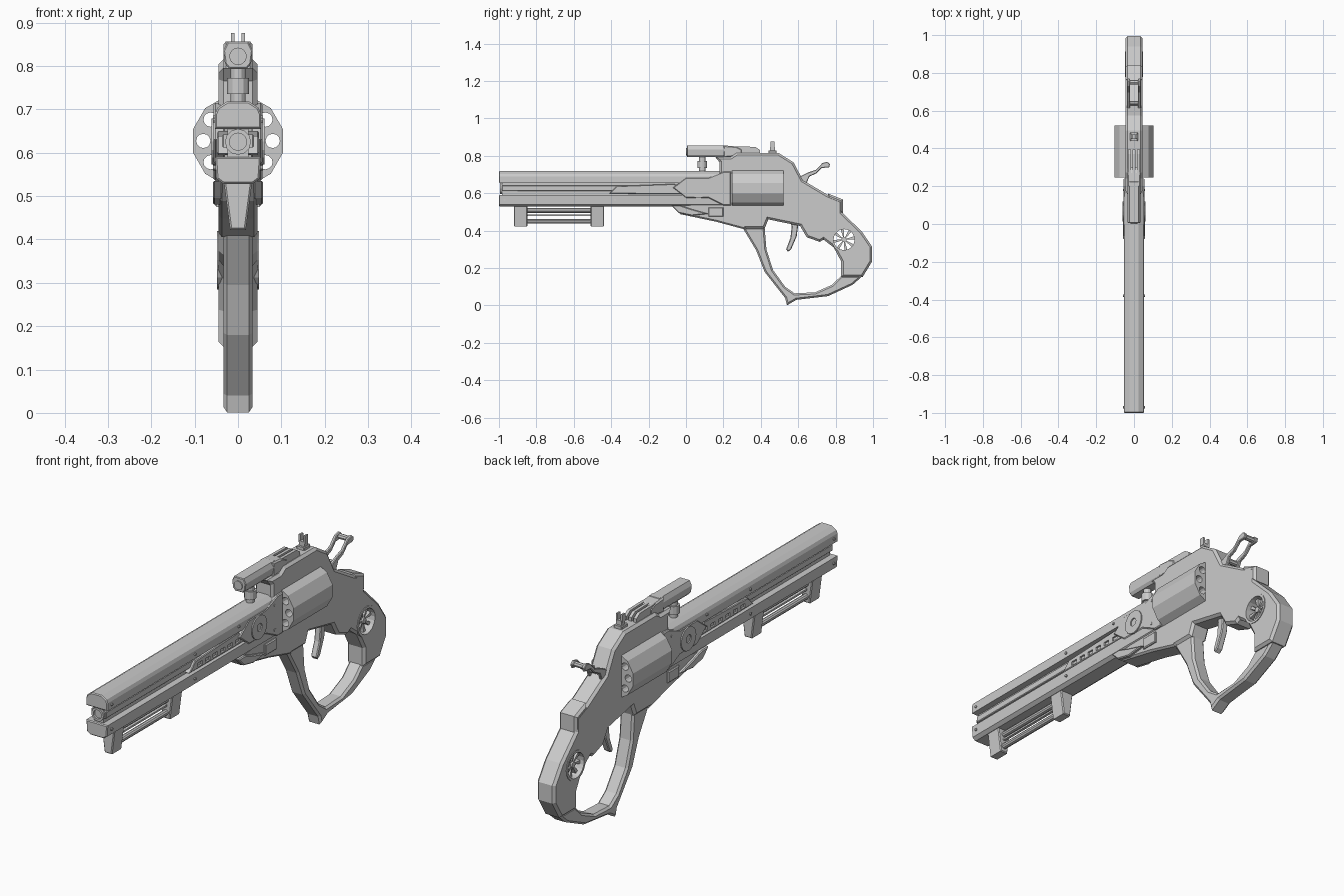
import bpy, bmesh, math
from mathutils import Vector, Matrix


def finish(name, bm):
    bmesh.ops.recalc_face_normals(bm, faces=bm.faces)
    me = bpy.data.meshes.new(name)
    bm.to_mesh(me)
    bm.free()
    ob = bpy.data.objects.new(name, me)
    bpy.context.collection.objects.link(ob)
    return ob


def prism(name, pts, a, b, axis='x', chamfer=0):
    """Extrude a 2D profile along x (pts = y,z) or y (pts = x,z)."""
    bm = bmesh.new()
    put = (lambda p, w: (w, p[0], p[1])) if axis == 'x' else (lambda p, w: (p[0], w, p[1]))
    A = [bm.verts.new(put(p, a)) for p in pts]
    B = [bm.verts.new(put(p, b)) for p in pts]
    caps = [bm.faces.new(A), bm.faces.new(B[::-1])]
    for i in range(len(pts)):
        j = (i + 1) % len(pts)
        bm.faces.new((A[i], B[i], B[j], A[j]))
    bmesh.ops.recalc_face_normals(bm, faces=bm.faces)
    if chamfer:
        edges = list({e for f in caps for e in f.edges})
        bmesh.ops.bevel(bm, geom=edges, offset=chamfer, segments=1, profile=0.5, affect='EDGES')
    return finish(name, bm)


def box(name, x0, x1, y0, y1, z0, z1, chamfer=0):
    return prism(name, [(y0, z0), (y1, z0), (y1, z1), (y0, z1)], x0, x1, 'x', chamfer)


def cyl(name, p0, p1, r, n=16, r2=None, rot=0):
    p0, p1 = Vector(p0), Vector(p1)
    d = p1 - p0
    m = Matrix.Translation((p0 + p1) / 2) @ d.to_track_quat('Z', 'Y').to_matrix().to_4x4() @ Matrix.Rotation(rot, 4, 'Z')
    bm = bmesh.new()
    bmesh.ops.create_cone(bm, cap_ends=True, segments=n, radius1=r, radius2=r if r2 is None else r2,
                          depth=d.length, matrix=m)
    return finish(name, bm)


def cut(ob, cutters):
    for c in cutters:
        mod = ob.modifiers.new('cut', 'BOOLEAN')
        mod.operation, mod.solver, mod.object = 'DIFFERENCE', 'EXACT', c
        bpy.context.view_layer.objects.active = ob
        bpy.ops.object.modifier_apply(modifier=mod.name)
        bpy.data.objects.remove(c)


def sym(half):
    return half + [(-x, z) for x, z in reversed(half)]


# Barrel: upper and lower lobes, recessed core, side rail and muzzle
prism('barrel_top', sym([(.053, .655), (.053, .69), (.047, .704), (.025, .718)]), -1, .22, 'y', .004)
prism('barrel_bottom', sym([(.034, .528), (.05, .54), (.053, .59)]), -1, .24, 'y', .004)
box('barrel_core', -.024, .024, -.985, .24, .58, .66)
box('barrel_rail', -.037, .037, -.985, .24, .612, .642, .003)
muzzle = cyl('muzzle', (0, -.995, .625), (0, -.9, .625), .03, 12)
cut(muzzle, [cyl('bore', (0, -1.05, .625), (0, -.975, .625), .02, 12)])

# Vented side band
for s in (-1, 1):
    band = prism('vent_band', [(-.41, .598), (-.37, .638), (-.06, .65), (-.02, .595)], s * .02, s * .048, 'x', .003)
    cut(band, [box('slot', s * .04, s * .06, y, y + .03, .605, .622) for y in
               [-.35 + .053 * i for i in range(6)]])
    # Pivot plate and disc
    prism('pivot_plate', [(-.07, .63), (.0, .683), (.12, .683), (.2, .715), (.24, .715), (.24, .535),
                          (.2, .535), (.12, .575), (.0, .575)], s * .03, s * .056, 'x', .004)
    disc = cyl('pivot_disc', (s * .04, .067, .626), (s * .061, .067, .626), .053, 16)
    cut(disc, [cyl('pin_hole', (s * .055, .067, .626), (s * .07, .067, .626), .018, 12)])
    # Small bolts
    for y, z in [(-.97, .675), (-.97, .565), (-.38, .675), (-.38, .565), (-.07, .68), (.18, .68), (.18, .57)]:
        cyl('bolt', (s * .045, y, z), (s * .058, y, z), .006, 8)

# Fore-end wedge under the barrel with side cheeks
prism('fore_end', [(-.075, .535), (-.03, .488), (.16, .448), (.32, .405), (.32, .55), (.1, .55)],
      -.045, .045, 'x', .008)
for s in (-1, 1):
    prism('fore_cheek', [(-.08, .535), (-.04, .495), (.03, .48), (.12, .49), (.03, .515), (-.03, .535)],
          s * .035, s * .058, 'x', .004)
    box('latch_block', s * .035, s * .053, .12, .2, .475, .525, .004)

# Frame and grip as one profile
frame = prism('frame_grip', [
    (.18, .70), (.18, .765), (.155, .795), (.24, .795), (.27, .815), (.495, .815), (.575, .765), (.625, .67),
    (.76, .59), (.835, .56), (.835, .497), (.94, .395), (.995, .315), (.995, .235), (.945, .153),
    (.83, .153), (.83, .235), (.79, .31), (.735, .352), (.715, .34), (.645, .365), (.61, .425), (.44, .46),
    (.42, .41), (.305, .41), (.22, .53)], -.045, .045, 'x', .011)
WY, WZ = .845, .352
cut(frame, [cyl('wheel_hole', (-.1, WY, WZ), (.1, WY, WZ), .062, 20)])
prism('rear_hump', [(.755, .55), (.76, .598), (.84, .566), (.84, .495), (.8, .5)], -.044, .044, 'x', .01)

# Spoked wheel set through the grip
ring = cyl('wheel_ring', (-.048, WY, WZ), (.048, WY, WZ), .067, 20)
cut(ring, [cyl('ring_hole', (-.1, WY, WZ), (.1, WY, WZ), .056, 20)])
cyl('wheel_hub', (-.035, WY, WZ), (.035, WY, WZ), .013, 12)
for i in range(8):
    a = math.radians(45 * i + 10)
    at = lambda r, t: (WY + r * math.cos(a + t), WZ + r * math.sin(a + t))
    prism('wheel_spoke', [at(.008, -.3), at(.06, -.14), at(.06, .14), at(.008, .3)], -.028, .028)

# Lever-style guard loop
prism('guard_loop', [
    (.30, .42), (.42, .42), (.43, .30), (.465, .19), (.53, .10), (.58, .065), (.69, .07), (.78, .11),
    (.83, .158), (.945, .158), (.89, .11), (.76, .05), (.59, .03), (.54, .001), (.53, .04), (.42, .18),
    (.375, .295)], -.034, .034, 'x', .009)

# Trigger
prism('trigger', [(.555, .47), (.605, .47), (.592, .37), (.562, .30), (.545, .287), (.535, .30), (.558, .36),
                  (.565, .42)], -.015, .015, 'x', .004)

# Revolving cylinder with chambers
CZ = .627
drum = cyl('revolving_cylinder', (0, .245, CZ), (0, .522, CZ), .107, 12, rot=math.radians(15))
cut(drum, [cyl('chamber', (s * .08 * math.cos(a), .2, CZ + .08 * math.sin(a)),
               (s * .08 * math.cos(a), .6, CZ + .08 * math.sin(a)), .0165, 12)
           for s in (-1, 1) for a in (-.66, 0, .66)])

# Front accessory rail: two tapered blocks and twin rods
for y in (-.92, -.51):
    prism('rail_block', sym([(.018, .422), (.033, .535)]), y, y + .072, 'y', .004)
for z in (.507, .45):
    cyl('rail_rod', (0, -.87, z), (0, -.48, z), .013, 10)
box('rail_web', -.006, .006, -.86, -.5, .478, .486)

# Scope, lens, post and rear fins
prism('scope_body', sym([(.02, .793), (.03, .805), (.034, .835), (.024, .856)]), .005, .225, 'y', .003)
cyl('scope_lens', (0, 0, .822), (0, .02, .822), .02, 14)
cyl('scope_post', (0, .087, .70), (0, .087, .80), .017, 12)
cyl('scope_collar', (0, .087, .735), (0, .087, .772), .025, 12)
prism('scope_tail', [(.2, .79), (.2, .856), (.27, .85), (.30, .835), (.30, .80)], -.034, .034, 'x', .006)
for x in (-.024, 0, .024):
    prism('scope_fin', [(.26, .80), (.26, .85), (.37, .848), (.395, .832), (.395, .80)], x - .007, x + .007)

# Rear notch sight
box('sight_base', -.02, .02, .44, .485, .80, .828, .003)
box('sight_stem', -.014, .014, .45, .475, .82, .848)
for s in (-1, 1):
    box('sight_prong', s * .008, s * .016, .452, .473, .84, .876)

# Twin-arm hammer with cross bars
for s in (-1, 1):
    prism('hammer_arm', [(.59, .675), (.645, .655), (.66, .69), (.695, .705), (.725, .735), (.765, .738),
                         (.77, .755), (.755, .768), (.73, .762), (.695, .726), (.65, .71), (.61, .69)],
          s * .022, s * .036, 'x', .003)
for y, z, r in [(.75, .752, .012), (.64, .685, .012)]:
    cyl('hammer_bar', (-.03, y, z), (.03, y, z), r, 8)
